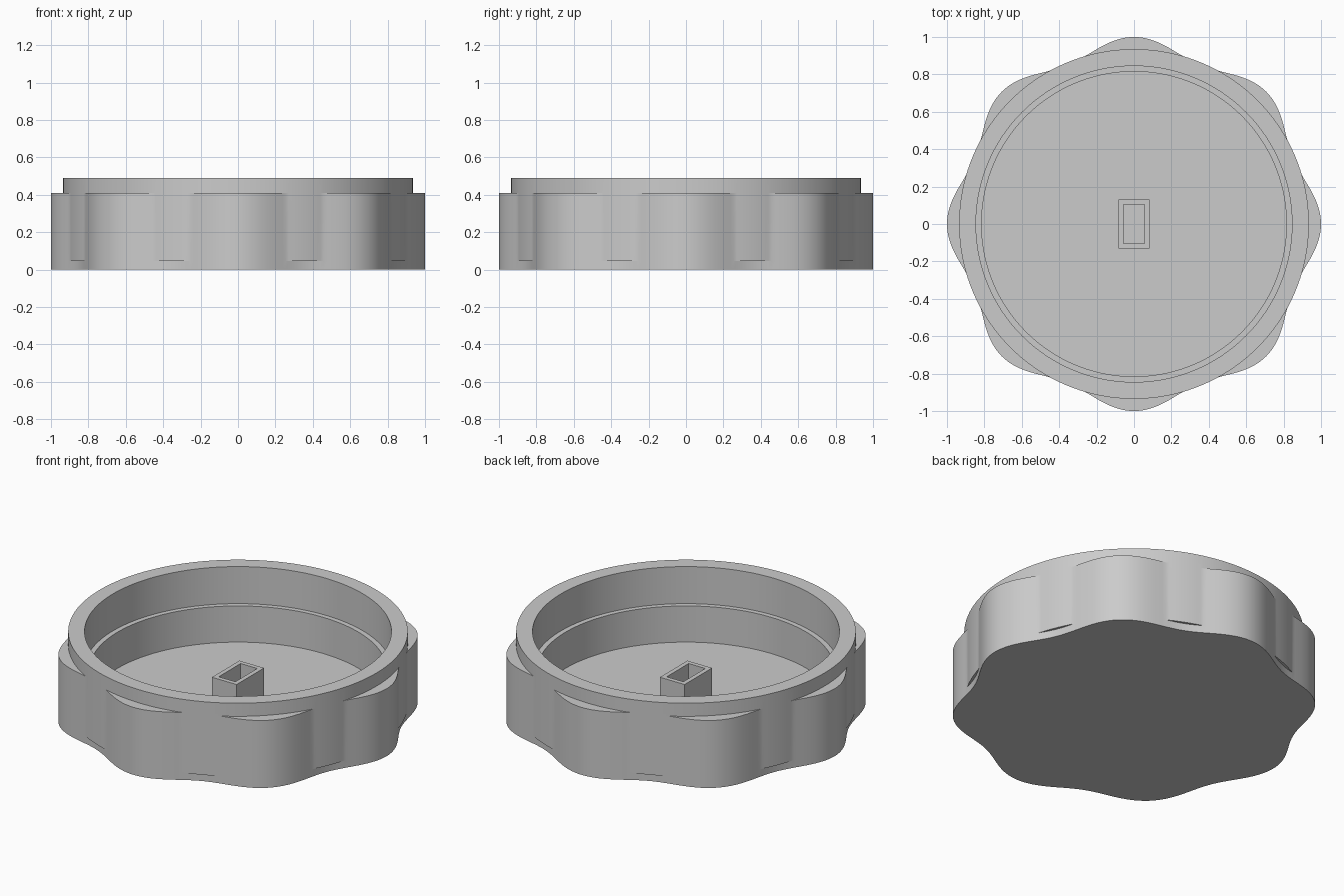
import bpy, bmesh, math

if "Cube" in bpy.data.objects:
    bpy.data.objects.remove(bpy.data.objects["Cube"], do_unlink=True)

SEGMENTS = 320
LOBES = 8
RIM = 0.935          # radius of the round cup inside the lobed grip
FLOOR, STEP, SHOULDER, TOP = 0.045, 0.265, 0.41, 0.49

grey = bpy.data.materials.new("plain grey")
grey.use_nodes = True
colour = (0.6, 0.6, 0.6, 1)
grey.diffuse_color = colour
grey.node_tree.nodes["Principled BSDF"].inputs["Base Color"].default_value = colour


def lobed(angle):
    return 0.96 + 0.04 * math.cos(LOBES * angle)


def cup_outline(angle):
    return max(lobed(angle), RIM)


def ring(radius, z):
    """Closed loop whose radius is a number or a function of the angle."""
    loop = []
    for i in range(SEGMENTS):
        a = math.tau * i / SEGMENTS
        r = radius(a) if callable(radius) else radius
        loop.append((r * math.cos(a), r * math.sin(a), z))
    return loop


def rectangle(x, y, z):
    return [(x, y, z), (-x, y, z), (-x, -y, z), (x, -y, z)]


def loft(name, loops, capped):
    """Skin consecutive loops, merging the places where they coincide."""
    bm = bmesh.new()
    rows = [[bm.verts.new(p) for p in loop] for loop in loops]
    for low, high in zip(rows, rows[1:]):
        n = len(low)
        for i in range(n):
            j = (i + 1) % n
            bm.faces.new((low[i], low[j], high[j], high[i]))
    if capped:
        bm.faces.new(rows[0][::-1])
        bm.faces.new(rows[-1])
    bmesh.ops.remove_doubles(bm, verts=bm.verts, dist=0.00001)
    bm.normal_update()
    mesh = bpy.data.meshes.new(name)
    bm.to_mesh(mesh)
    bm.free()
    mesh.materials.append(grey)
    obj = bpy.data.objects.new(name, mesh)
    bpy.context.collection.objects.link(obj)
    return obj


# Lobed cup: wavy base, round body, raised rim, stepped hollow
cup = loft("lobed_cup", [
    ring(lobed, 0), ring(lobed, FLOOR),
    ring(cup_outline, FLOOR), ring(cup_outline, SHOULDER),
    ring(RIM, SHOULDER), ring(RIM, TOP),
    ring(0.845, TOP), ring(0.845, STEP),
    ring(0.815, STEP), ring(0.815, FLOOR),
], capped=True)
bpy.ops.object.select_all(action="DESELECT")
cup.select_set(True)
bpy.context.view_layer.objects.active = cup
bpy.ops.object.shade_smooth_by_angle(angle=math.radians(30))

# Hollow rectangular socket standing on the floor
loft("center_socket", [
    rectangle(0.083, 0.132, FLOOR), rectangle(0.083, 0.132, 0.24),
    rectangle(0.056, 0.105, 0.24), rectangle(0.056, 0.105, FLOOR),
], capped=False)
